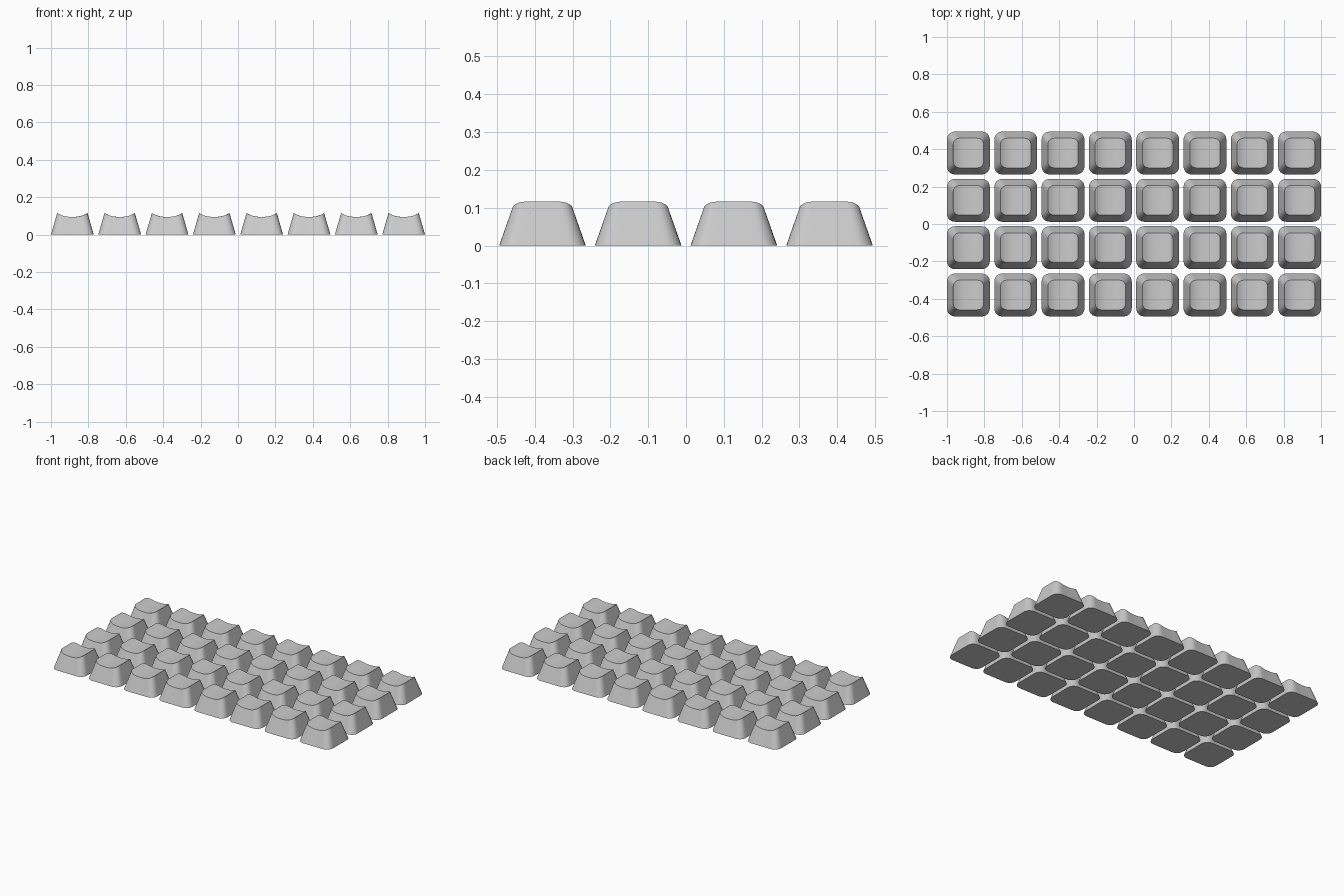
import bpy, bmesh, math

if "Cube" in bpy.data.objects:
    bpy.data.objects.remove(bpy.data.objects["Cube"])

PITCH = 0.253
BASE = 0.1145          # half width at the bottom
TOP_X, TOP_Y = 0.081, 0.079
LOW, HIGH = 0.095, 0.116


def rounded_rect(hx, hy, r, arc=6, side=8):
    """Outline points, counter-clockwise, with subdivided straight sides."""
    pts = []
    for k, (sx, sy) in enumerate([(1, 1), (-1, 1), (-1, -1), (1, -1)]):
        cx, cy = sx * (hx - r), sy * (hy - r)
        for i in range(arc + 1):
            a = math.pi / 2 * (k + i / arc)
            pts.append((cx + r * math.cos(a), cy + r * math.sin(a)))
        nx, ny = [(-1, 1), (-1, -1), (1, -1), (1, 1)][k]
        a = math.pi / 2 * (k + 1)
        end = (nx * (hx - r) + r * math.cos(a), ny * (hy - r) + r * math.sin(a))
        start = pts[-1]
        for i in range(1, side):
            t = i / side
            pts.append((start[0] + (end[0] - start[0]) * t,
                        start[1] + (end[1] - start[1]) * t))
    return pts


def dish(x):
    """Height of the scooped top, curved across x only."""
    return LOW + (HIGH - LOW) * (abs(x) / TOP_X) ** 2.6


def keycap_mesh():
    bm = bmesh.new()
    base = rounded_rect(BASE, BASE, 0.042)
    rim = rounded_rect(TOP_X, TOP_Y, 0.032)
    n = len(base)
    rings = []
    # tapered walls
    for t in (0, 0.5, 1):
        rings.append([bm.verts.new((b[0] + (p[0] - b[0]) * t,
                                    b[1] + (p[1] - b[1]) * t, dish(p[0]) * t))
                      for b, p in zip(base, rim)])
    # scooped top, as shrinking rings
    for s in (0.85, 0.7, 0.55, 0.4, 0.2):
        rings.append([bm.verts.new((x * s, y * s, dish(x * s))) for x, y in rim])
    for a, b in zip(rings, rings[1:]):
        for i in range(n):
            j = (i + 1) % n
            bm.faces.new((a[i], a[j], b[j], b[i]))
    bm.faces.new(rings[-1])
    bm.faces.new(rings[0][::-1])
    for f in bm.faces:
        f.smooth = True
    # crisp rim and base edges
    for ring in (rings[0], rings[2]):
        for i in range(n):
            bm.edges.get((ring[i], ring[(i + 1) % n])).smooth = False
    mesh = bpy.data.meshes.new("keycap")
    bm.to_mesh(mesh)
    bm.free()
    return mesh


# grid of identical keycaps
mesh = keycap_mesh()
for row in range(4):
    for col in range(8):
        key = bpy.data.objects.new(f"keycap_r{row + 1}_c{col + 1}", mesh)
        key.location = ((col - 3.5) * PITCH, (row - 1.5) * PITCH, 0)
        bpy.context.collection.objects.link(key)
